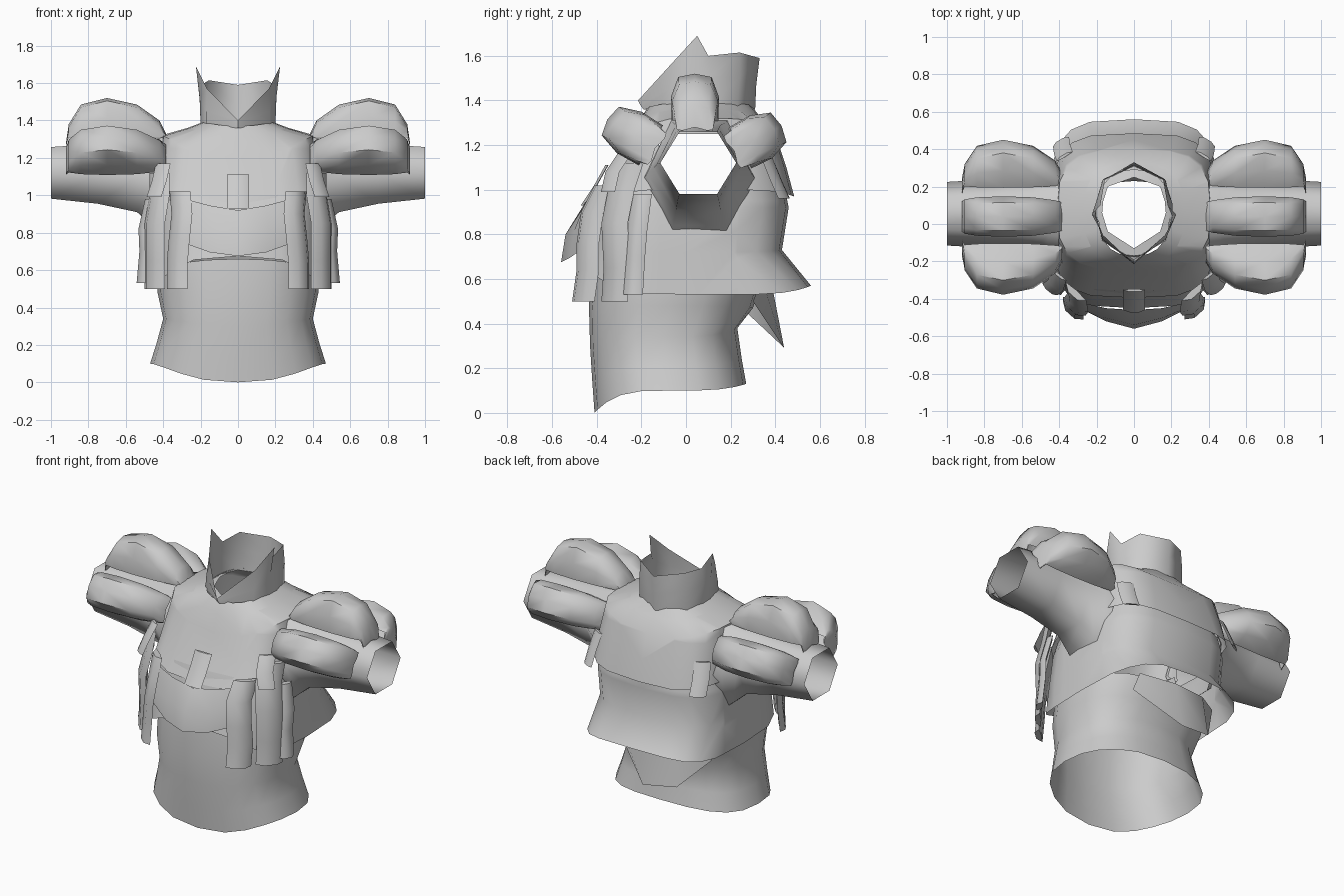
import bpy, bmesh, math
from mathutils import Vector

if "Cube" in bpy.data.objects:
    bpy.data.objects.remove(bpy.data.objects["Cube"], do_unlink=True)

cloth = bpy.data.materials.new("grey_cloth")
cloth.use_nodes = True
cloth.diffuse_color = (0.6, 0.6, 0.6, 1)
cloth.node_tree.nodes["Principled BSDF"].inputs["Base Color"].default_value = (0.6, 0.6, 0.6, 1)


def loft(name, rows, closed=True, caps=False, armholes=False, angle=50):
    """Skin rows of points into one smooth-shaded object."""
    bm = bmesh.new()
    vs = [[bm.verts.new(p) for p in row] for row in rows]
    n = len(rows[0])
    for a, b in zip(vs, vs[1:]):
        for i in range(n if closed else n - 1):
            j = (i + 1) % n
            bm.faces.new((a[i], a[j], b[j], b[i]))
    if caps:
        bm.faces.new(vs[0])
        bm.faces.new(vs[-1])
    if armholes:
        # Slice along the armhole box, then remove the side faces inside it
        for co, no in (((0, -.12, 0), (0, 1, 0)), ((0, .23, 0), (0, 1, 0)),
                       ((0, 0, .95), (0, 0, 1)), ((0, 0, 1.25), (0, 0, 1))):
            geom = [f for f in bm.faces if abs(f.calc_center_median().x) > .25]
            es = {e for f in geom for e in f.edges}
            ws = {v for f in geom for v in f.verts}
            bmesh.ops.bisect_plane(bm, geom=geom + list(es) + list(ws), plane_co=co, plane_no=no)
        gone = []
        for f in bm.faces:
            c = f.calc_center_median()
            if abs(c.x) > .25 and -.12 < c.y < .23 and .95 < c.z < 1.25:
                gone.append(f)
        bmesh.ops.delete(bm, geom=gone, context='FACES')
    bmesh.ops.recalc_face_normals(bm, faces=bm.faces)
    me = bpy.data.meshes.new(name)
    bm.to_mesh(me)
    bm.free()
    me.materials.append(cloth)
    me.shade_smooth()
    me.set_sharp_from_angle(angle=math.radians(angle))
    ob = bpy.data.objects.new(name, me)
    bpy.context.collection.objects.link(ob)
    return ob


def body_ring(w, yf, yb, zf, zs, zb, p=.8, n=20):
    """Rounded-box ring (boxier for small p) with separate front, side and back heights."""
    pts = []
    for i in range(n):
        t = 2 * math.pi * i / n
        s, c = math.sin(t), math.cos(t)
        x = w * math.copysign(abs(s) ** p, s)
        y = (yf + yb) / 2 - (yb - yf) / 2 * math.copysign(abs(c) ** p, c)
        z = zs + ((zf if c > 0 else zb) - zs) * abs(c) ** 3
        pts.append((x, y, z))
    return pts


def mirrored(half):
    """Complete a half row that starts and ends on the centre line."""
    return half + [(-x, y, z) for x, y, z in half[-2:0:-1]]


def both_ways(half):
    """Open row from the right side to the left, first point on the centre."""
    return [(-x, y, z) for x, y, z in half[:0:-1]] + half


# Body: lower tunic, flared jacket, and yoke
loft("lower_tunic", [body_ring(*r) for r in (
    (.47, -.41, .27, 0, .10, .13), (.435, -.42, .25, .14, .21, .24),
    (.40, -.43, .23, .30, .34, .38), (.43, -.435, .30, .48, .48, .47),
    (.43, -.42, .34, .66, .62, .60))])
loft("jacket", [body_ring(*r) for r in (
    (.42, -.36, .44, 1.0, 1.02, 1.02, .6), (.44, -.39, .46, .92, .92, .92, .6),
    (.445, -.42, .43, .78, .72, .73, .6), (.45, -.45, .56, .675, .53, .57, .55))], armholes=True)
loft("yoke", [body_ring(*r) for r in (
    (.19, -.17, .29, 1.37, 1.39, 1.38, .8), (.27, -.21, .33, 1.31, 1.36, 1.33, .75),
    (.41, -.25, .40, 1.20, 1.32, 1.25, .65),
    (.43, -.32, .45, 1.06, 1.15, 1.10, .6), (.44, -.395, .485, .92, 1.0, .97, .55))],
    armholes=True)

# Collar with two raised points
loft("collar", [
    mirrored([(0, -.13, 1.36), (.14, -.04, 1.38), (.17, .06, 1.39), (.165, .12, 1.39),
              (.14, .20, 1.39), (0, .25, 1.38)]),
    mirrored([(0, -.19, 1.36), (.17, -.09, 1.37), (.20, .04, 1.38), (.20, .11, 1.38),
              (.17, .23, 1.37), (0, .31, 1.36)]),
    mirrored([(0, -.205, 1.38), (.17, -.08, 1.45), (.205, .04, 1.52), (.205, .11, 1.51),
              (.165, .24, 1.50), (0, .315, 1.47)]),
    mirrored([(0, -.215, 1.40), (.165, -.06, 1.57), (.225, .05, 1.69), (.18, .10, 1.60),
              (.155, .24, 1.615), (0, .33, 1.59)])], angle=60)

# Front bib, flaring toward its lower point
loft("front_bib", [
    both_ways([(0, -.46, .92), (.15, -.45, .945), (.28, -.42, .98)]),
    both_ways([(0, -.54, .80), (.16, -.50, .82), (.30, -.44, .85)]),
    both_ways([(0, -.56, .675), (.15, -.52, .695), (.29, -.45, .745)])], closed=False)

# Slanted back tail hanging below the jacket
loft("back_tail", [
    [(.24, .34, .60), (0, .38, .60), (-.22, .36, .60), (-.36, .28, .60)],
    [(.26, .30, .50), (0, .44, .29), (-.22, .41, .32), (-.36, .25, .47)]], closed=False)


def band(name, path, half_w, thick, side=(1, 0, 0)):
    """Ridged strap that follows a path."""
    side = Vector(side).normalized()
    out = Vector((side.y, -side.x, 0))
    rows = []
    for p in path:
        p = Vector(p)
        rows.append([p - side * half_w, p - side * half_w * .4 + out * thick,
                     p + side * half_w * .5 + out * thick, p + side * half_w, p - out * thick * .2])
    return loft(name, rows, caps=True)


band("chest_tab", [(0, -.35, 1.11), (0, -.40, 1.02), (0, -.46, .93)], .06, .012)


def sleeve_ring(x, yc, zc, ry, rz, n=6):
    """Hexagon with flat top and bottom."""
    return [(x, yc + ry * math.cos(2 * math.pi * i / n),
             zc + rz * math.sin(2 * math.pi * i / n) * 1.155) for i in range(n)]


def pad(name, s, angle, scale):
    """Arched shoulder puff pointing outward around the sleeve axis."""
    a = math.radians(angle)
    out, tan = Vector((0, math.sin(a), math.cos(a))), Vector((0, math.cos(a), -math.sin(a)))
    centre = Vector((0, .04, 1.08))
    rows = []
    for x, r, w in ((.385, .25, .07), (.42, .32, .08), (.54, .405, .095), (.70, .44, .10),
                    (.84, .405, .095), (.905, .30, .085), (.92, .20, .075)):
        r *= scale
        low = min(r - .02, .23)
        mid = (low + r) / 2
        section = ((-w * 1.05, low), (-w * 1.08, mid), (-w * .75, r - .015), (0, r),
                   (w * .75, r - .015), (w * 1.08, mid), (w * 1.05, low))
        rows.append([Vector((s * x, 0, 0)) + centre + tan * t + out * q for t, q in section])
    loft(name, rows, closed=False)


for s, label in ((1, "left"), (-1, "right")):
    # Open sleeve widening into the body
    loft(label + "_sleeve", [sleeve_ring(s * x, *r) for x, *r in (
        (.40, .06, 1.05, .25, .26), (.46, .06, 1.07, .235, .23), (.54, .055, 1.10, .20, .19),
        (.75, .055, 1.115, .185, .16), (1, .055, 1.12, .17, .138))], angle=75)

    # Three shoulder puffs
    for part, ang, k in (("front", -59, 1.04), ("top", 0, 1), ("back", 62, 1.0)):
        pad(f"{label}_{part}_shoulder_puff", s, ang, k)

    # Hanging straps, turned toward the front corners
    band(label + "_inner_strap", [(s * .31, -.36, 1.02), (s * .30, -.42, .90), (s * .315, -.44, .76),
                                  (s * .325, -.44, .64), (s * .325, -.46, .50)], .075, .03,
         (1, s * .9, 0))
    band(label + "_outer_strap", [(s * .42, -.25, 1.12), (s * .42, -.29, 1.0), (s * .445, -.32, .85),
                                  (s * .445, -.31, .65), (s * .445, -.32, .50)], .08, .03,
         (1, s * 1.1, 0))
    band(label + "_side_strap", [(s * .46, -.20, .98), (s * .495, -.22, .82), (s * .49, -.23, .70),
                                 (s * .505, -.24, .53)], .055, .03, (1, s * 1.6, 0))

    # Small yoke tabs in front of and behind the arm
    band(label + "_front_tab", [(s * .40, -.27, 1.17), (s * .42, -.33, 1.08), (s * .45, -.35, .99)],
         .05, .012, (1, s * .8, 0))
    band(label + "_back_tab", [(s * .37, .36, 1.15), (s * .385, .40, 1.05), (s * .39, .44, .96)],
         .05, .012, (-1, s * .6, 0))
